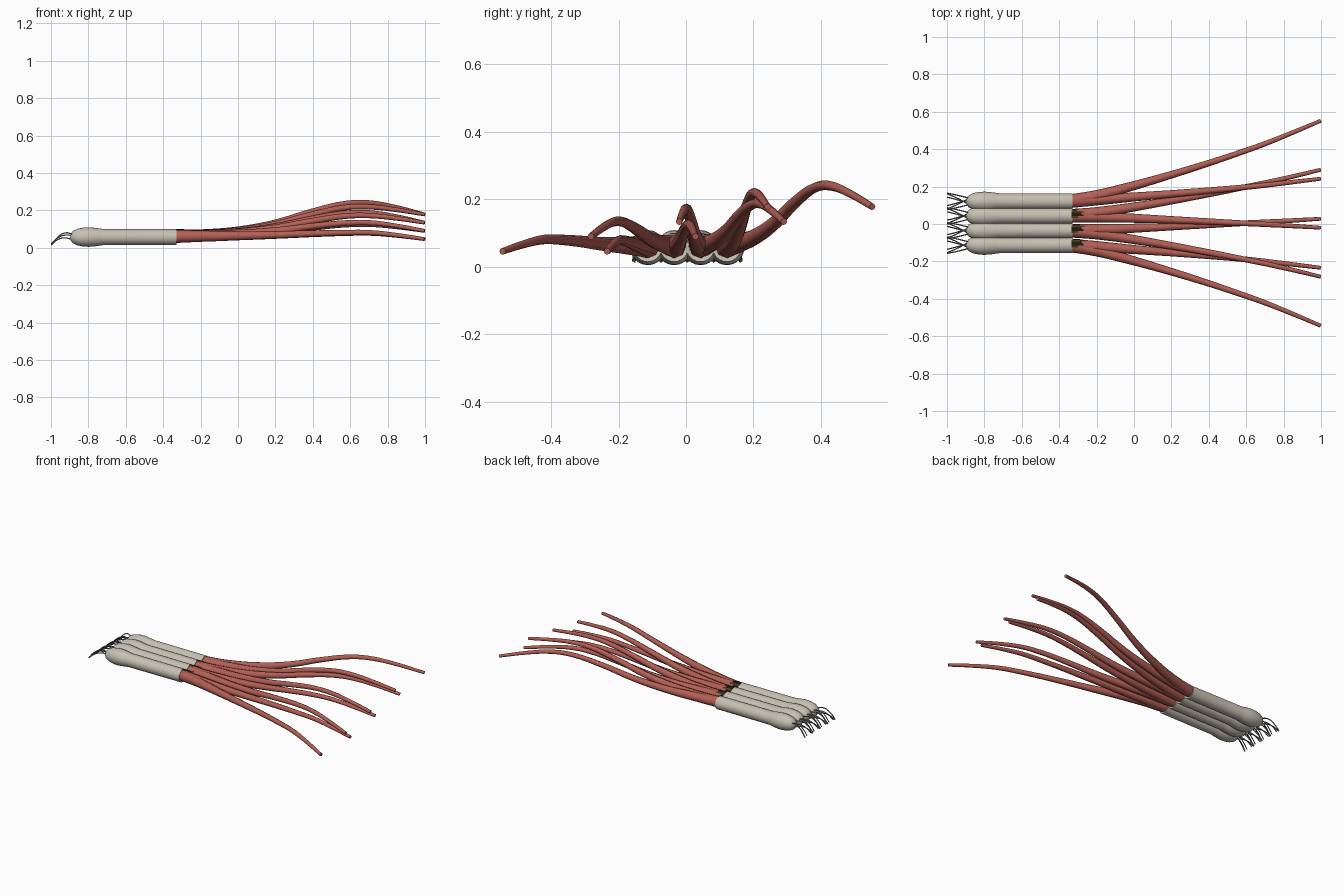
import bpy, bmesh, math
from mathutils import Vector, Matrix

cube = bpy.data.objects.get("Cube")
if cube:
    bpy.data.objects.remove(cube)


def material(name, color, rough=0.6):
    m = bpy.data.materials.new(name)
    m.use_nodes = True
    m.diffuse_color = (*color, 1)
    bsdf = m.node_tree.nodes["Principled BSDF"]
    bsdf.inputs["Base Color"].default_value = (*color, 1)
    bsdf.inputs["Roughness"].default_value = rough
    return m


RED = material("muted red", (0.45, 0.115, 0.09))
GREY = material("warm grey", (0.57, 0.53, 0.45))
WIRE = material("mid grey", (0.19, 0.19, 0.18))
DARK = material("near black", (0.012, 0.010, 0.006))
OLIVE = material("dark olive brown", (0.07, 0.045, 0.008))


def add_mesh(name, mesh, mat):
    obj = bpy.data.objects.new(name, mesh)
    bpy.context.collection.objects.link(obj)
    mesh.materials.clear()
    mesh.materials.append(mat)
    bpy.ops.object.select_all(action="DESELECT")
    obj.select_set(True)
    bpy.context.view_layer.objects.active = obj
    bpy.ops.object.shade_smooth_by_angle(angle=math.radians(50))
    return obj


def tube(name, points, radii, mat, sides=2, steps=4):
    """Tapered round tube along a smooth path."""
    curve = bpy.data.curves.new(name + "_path", "CURVE")
    curve.dimensions = "3D"
    curve.bevel_depth = 1
    curve.bevel_resolution = sides
    curve.resolution_u = steps
    curve.use_fill_caps = True
    spline = curve.splines.new("BEZIER")
    spline.bezier_points.add(len(points) - 1)
    for bp, p, r in zip(spline.bezier_points, points, radii):
        bp.co = p
        bp.radius = r
        bp.handle_left_type = bp.handle_right_type = "AUTO"
    helper = bpy.data.objects.new(name + "_path", curve)
    bpy.context.collection.objects.link(helper)
    bpy.context.view_layer.update()
    graph = bpy.context.evaluated_depsgraph_get()
    mesh = bpy.data.meshes.new_from_object(helper.evaluated_get(graph))
    bpy.data.objects.remove(helper)
    return add_mesh(name, mesh, mat)


def lathe(name, profile, centre, mat, start=0, sweep=math.tau, steps=24):
    """Revolve an (x, radius) profile about a line along x; angle 0 is up."""
    bm = bmesh.new()
    turn = Matrix.Rotation(start, 3, "X")
    verts = [bm.verts.new(turn @ Vector((x, 0, r))) for x, r in profile]
    edges = [bm.edges.new(pair) for pair in zip(verts, verts[1:])]
    bmesh.ops.spin(bm, geom=verts + edges, cent=(0, 0, 0), axis=(1, 0, 0),
                   angle=sweep, steps=steps)
    bmesh.ops.remove_doubles(bm, verts=bm.verts, dist=1e-5)
    bmesh.ops.recalc_face_normals(bm, faces=bm.faces)
    bmesh.ops.translate(bm, verts=bm.verts, vec=centre)
    mesh = bpy.data.meshes.new(name)
    bm.to_mesh(mesh)
    bm.free()
    return add_mesh(name, mesh, mat)


# Shared shapes
MID_Z = 0.057
BODY = [(-0.9, 0), (-0.896, 0.016), (-0.883, 0.033), (-0.86, 0.044),
        (-0.83, 0.05), (-0.80, 0.052), (-0.77, 0.05), (-0.74, 0.046),
        (-0.72, 0.043), (-0.33, 0.042), (-0.33, 0.035), (-0.36, 0)]
# Arm stations: x, sideways share, radius, rise share
ARM = [(-0.35, 0, 0.036, 0), (-0.2, 0.07, 0.030, 0.04),
       (0, 0.195, 0.024, 0.16), (0.2, 0.33, 0.020, 0.39),
       (0.4, 0.475, 0.017, 0.74), (0.58, 0.615, 0.015, 0.98),
       (0.7, 0.715, 0.014, 1)]
# Wires: start y, start z, end y, end z, arch height
CLAWS = [(0.018, 0.016, 0.044, -0.040, 0.007),
         (0.010, 0.008, -0.022, -0.036, 0.003),
         (0.015, -0.014, -0.040, -0.042, 0.010)]
# Ragged strips of the joint patch: length, colour
STRIPS = [(0.045, DARK), (0.07, OLIVE), (0.055, DARK), (0.065, DARK),
          (0.035, OLIVE)]

for i in range(4):
    tag = str(i + 1)
    y = (i - 1.5) * 0.078 + 0.004
    lathe("capsule_" + tag, BODY, (0, y, MID_Z), GREY)

    # Two spreading arms from each capsule; the one nearer the middle is lower
    tip_z = 0.046 + 0.044 * i
    target = (i - 1.5) * 0.262 + 0.004
    for side, label in ((1, "left"), (-1, "right")):
        inner = (i - 1.5) * side < 0
        rise = (0.020 + 0.053 * i) * (0.88 if inner else 1)
        end_y = target + side * 0.155
        pts = [(x, y + (end_y - y) * s, MID_Z + 0.004 + rise * h)
               for x, s, r, h in ARM]
        peak = pts[-1][2]
        pts.append((0.85, y + (end_y - y) * 0.855, tip_z + (peak - tip_z) * 0.6))
        pts.append((0.998, end_y, tip_z))
        radii = [a[2] for a in ARM] + [0.012, 0.010]
        tube(f"arm_{tag}_{label}", pts, radii, RED)

        # Thin claw wires at the nose
        for k, (y0, z0, y1, z1, arch) in enumerate(CLAWS):
            path = [(-0.885, y + side * y0, MID_Z + z0),
                    (-0.925, y + side * (y0 * 0.6 + y1 * 0.4), MID_Z + z0 + arch),
                    (-0.965, y + side * (y0 * 0.25 + y1 * 0.75),
                     MID_Z + z0 * 0.4 - 0.008),
                    (-0.998, y + side * y1, MID_Z + z1)]
            tube(f"claw_{tag}_{label}_{k + 1}", path, [0.0033] * 4, WIRE, 1, 3)

    # Dark ragged patch where the arms leave the capsule
    if i < 3:
        for k, (length, mat) in enumerate(STRIPS):
            lathe(f"joint_patch_{tag}_{k + 1}",
                  [(-0.335, 0.039), (length - 0.335, 0.0375)],
                  (0, y, MID_Z + 0.004), mat, math.radians(-62 + 16 * k),
                  math.radians(16), 3)
